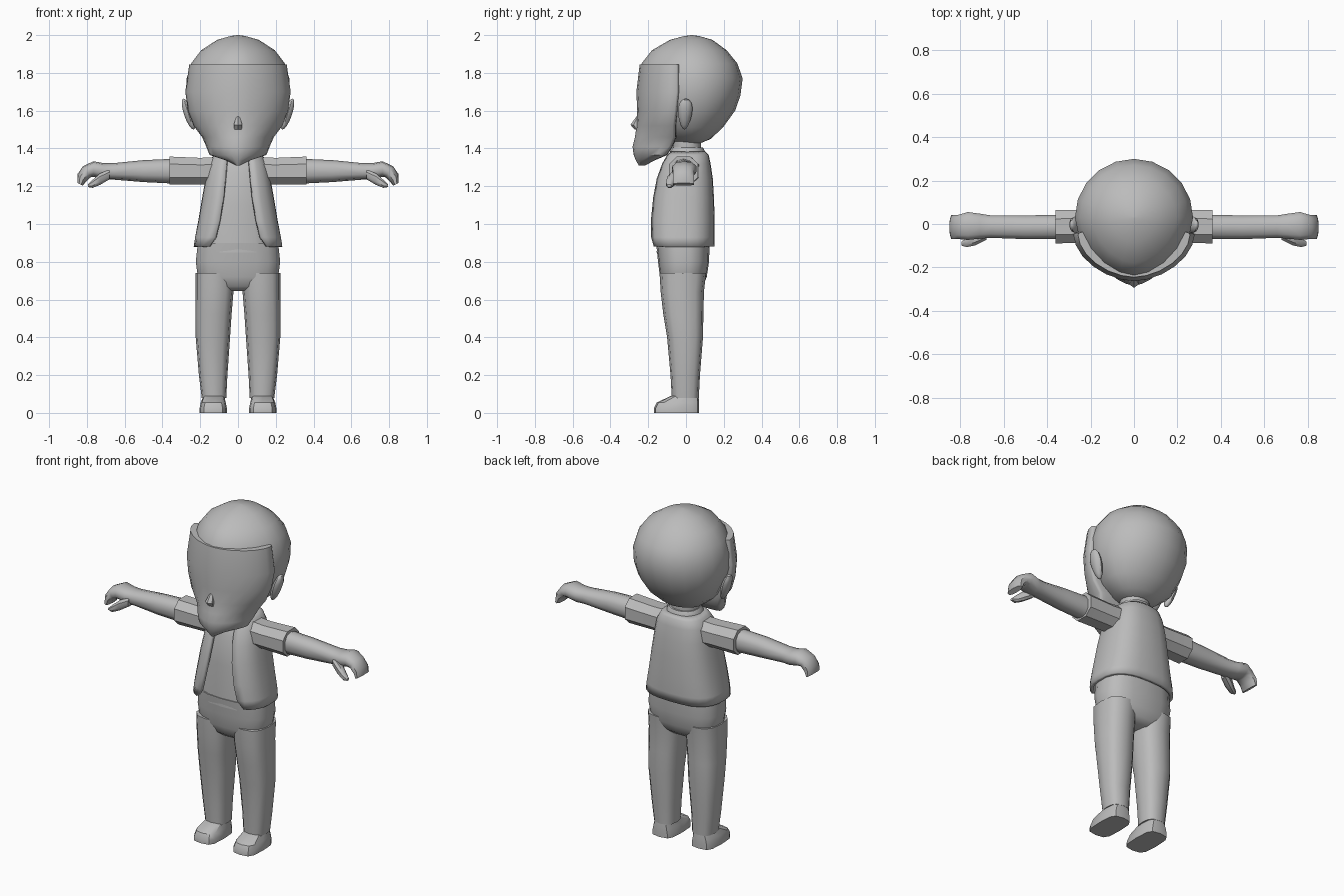
import bpy, bmesh, math
from mathutils import Vector

if "Cube" in bpy.data.objects:
    bpy.data.objects.remove(bpy.data.objects["Cube"])

grey = bpy.data.materials.new("plain grey")
grey.diffuse_color = (0.5, 0.5, 0.5, 1)
grey.use_nodes = True
grey.node_tree.nodes["Principled BSDF"].inputs["Base Color"].default_value = grey.diffuse_color


def power(v, p):
    return math.copysign(abs(v) ** p, v)


def ring_z(z, cx, hw, yf, yb, n=16, p=0.9, pf=None, start=0.0, mid=None):
    """Level ring; start > 0 leaves an opening at the front."""
    mid = (yf + yb) / 2 if mid is None else mid
    count = n if start == 0 else n + 1
    pts = []
    for i in range(count):
        a = start + (2 * math.pi - 2 * start) * i / n
        c, s = math.cos(a), math.sin(a)
        e = pf if (pf and c > 0) else p
        y = mid + (yf - mid if c > 0 else mid - yb) * power(c, e)
        pts.append(Vector((cx + hw * power(s, e), y, z)))
    return pts


def ring_x(x, z0, z1, y0, y1, n=10, p=0.85):
    """Upright ring across an arm."""
    pts = []
    for i in range(n):
        a = 2 * math.pi * (i + 0.5) / n
        pts.append(Vector((x, (y0 + y1) / 2 + (y1 - y0) / 2 * power(math.cos(a), p),
                           (z0 + z1) / 2 + (z1 - z0) / 2 * power(math.sin(a), p))))
    return pts


def finish(bm, name, angle):
    bmesh.ops.recalc_face_normals(bm, faces=bm.faces)
    me = bpy.data.meshes.new(name)
    bm.to_mesh(me)
    bm.free()
    me.materials.append(grey)
    ob = bpy.data.objects.new(name, me)
    bpy.context.collection.objects.link(ob)
    bpy.ops.object.select_all(action='DESELECT')
    ob.select_set(True)
    bpy.context.view_layer.objects.active = ob
    bpy.ops.object.shade_smooth_by_angle(angle=math.radians(angle))
    return ob


def loft(name, rings, side=1, closed=True, angle=40):
    bm = bmesh.new()
    rows = [[bm.verts.new((v.x * side, v.y, v.z)) for v in r] for r in rings]
    n = len(rows[0])
    for a, b in zip(rows, rows[1:]):
        for i in range(n if closed else n - 1):
            j = (i + 1) % n
            bm.faces.new((a[i], a[j], b[j], b[i]))
    if closed:
        bm.faces.new(rows[0])
        bm.faces.new(rows[-1])
    return finish(bm, name, angle)


# Head: rounded skull, narrowing toward the face
skull = [(1.425, .06, -.05, .07), (1.45, .13, -.12, .13), (1.51, .205, -.19, .195),
         (1.6, .25, -.235, .26), (1.68, .272, -.25, .288), (1.77, .272, -.25, .3),
         (1.85, .248, -.235, .272), (1.92, .195, -.18, .215), (1.975, .11, -.085, .14),
         (1.995, .04, -.01, .07), (2.0, .006, .025, .035)]
loft("head", [ring_z(z, 0, w, f, b, 20, 1, 1.15, mid=.03) for z, w, f, b in skull], angle=60)

# Face and beard, a slightly raised mask in front of the skull
face = [(1.31, .012, -.25, -.215), (1.335, .06, -.265, -.17), (1.365, .15, -.277, -.1),
        (1.41, .168, -.283, -.07), (1.46, .19, -.27, -.05), (1.52, .235, -.262, -.05),
        (1.6, .265, -.258, -.04), (1.7, .279, -.263, -.03), (1.845, .258, -.245, -.03)]
loft("face_and_beard", [ring_z(z, 0, w, f, b, 24, .6, 1.12, mid=b - .02)
                        for z, w, f, b in face], angle=50)

# Nose
loft("nose", [ring_z(1.5, 0, .022, -.272, -.23, 6, 1), ring_z(1.525, 0, .026, -.294, -.23, 6, 1),
              ring_z(1.57, 0, .01, -.262, -.23, 6, 1)])

# Neck and collar
loft("neck", [ring_z(1.3, 0, .08, -.07, .08), ring_z(1.46, 0, .08, -.07, .08)])
loft("collar", [ring_z(1.35, 0, .105, -.09, .105), ring_z(1.385, 0, .1, -.085, .1),
                ring_z(1.405, 0, .085, -.075, .09)])

# Shirt beneath the open vest
shirt = [(.85, .2, -.155, .115), (1.1, .165, -.15, .12), (1.27, .145, -.13, .12),
         (1.34, .13, -.1, .11), (1.375, .09, -.08, .09)]
loft("shirt", [ring_z(z, 0, w, f, b, 16, .75) for z, w, f, b in shirt])

# Vest: shell with a front opening that widens at the hem
vest = [(.88, .235, -.195, .15, .62), (.93, .228, -.198, .152, .45), (1.02, .21, -.195, .152, .38),
        (1.14, .19, -.18, .148, .32), (1.24, .172, -.16, .142, .3), (1.32, .155, -.13, .13, .3),
        (1.365, .13, -.105, .12, .35), (1.385, .095, -.085, .1, .4)]
ob = loft("vest", [ring_z(z, 0, w, f, b, 22, .75, start=g) for z, w, f, b, g in vest], closed=False)
shell = ob.modifiers.new("thickness", 'SOLIDIFY')
shell.thickness = .02
shell.offset = -1

# Trouser seat
seat = [(.645, .13, -.09, .06), (.67, .19, -.12, .09), (.72, .215, -.138, .11),
        (.8, .226, -.148, .122), (.9, .215, -.158, .125)]
loft("trouser_seat", [ring_z(z, 0, w, f, b, 18, .75) for z, w, f, b in seat], angle=50)

for side, tag in ((1, "left"), (-1, "right")):
    # Trouser leg: height, inner x, outer x, front, back
    leg = [(.08, .062, .192, -.075, .068), (.2, .056, .207, -.082, .074),
           (.4, .042, .224, -.1, .09), (.52, .034, .225, -.12, .092),
           (.64, .024, .224, -.134, .095), (.74, .02, .224, -.14, .106)]
    loft("trouser_leg_" + tag, [ring_z(z, (i + o) / 2, (o - i) / 2, f, b, 12, .75)
                                for z, i, o, f, b in leg], side)

    # Shoe: low toe rising to the ankle
    shoe = [ring_z(0, .131, .072, -.17, .07, 12, .55), ring_z(.025, .131, .072, -.17, .07, 12, .55),
            ring_z(.055, .131, .066, -.155, .07, 12, .6), ring_z(.09, .128, .055, -.08, .066, 12, .7)]
    loft("shoe_" + tag, shoe, side, angle=30)

    # Short sleeve
    loft("sleeve_" + tag, [ring_x(.1, 1.2, 1.36, -.085, .075, 8), ring_x(.2, 1.205, 1.355, -.09, .07, 8),
                           ring_x(.362, 1.203, 1.362, -.095, .07, 8)], side)

    # Bare arm, palm and curled fingers
    arm = [(.3, 1.212, 1.347, -.072, .045), (.5, 1.222, 1.338, -.072, .042),
           (.66, 1.235, 1.322, -.066, .042), (.71, 1.235, 1.322, -.07, .05),
           (.765, 1.25, 1.332, -.076, .058)]
    rings = [ring_x(*a) for a in arm]
    for x, z, depth, tilt in ((.8, 1.277, .036, 35), (.828, 1.243, .03, 50), (.836, 1.21, .016, 65)):
        t = math.radians(tilt)
        ring = ring_x(0, -depth, depth, -.072, .045)
        rings.append([Vector((x + v.z * math.sin(t), v.y, z + v.z * math.cos(t))) for v in ring])
    loft("arm_and_hand_" + tag, rings, side, angle=50)

    # Thumb, hanging forward of the palm
    loft("thumb_" + tag, [ring_x(.68, 1.235, 1.29, -.075, -.02, 8), ring_x(.73, 1.205, 1.27, -.1, -.04, 8),
                          ring_x(.77, 1.19, 1.235, -.108, -.065, 8), ring_x(.795, 1.195, 1.21, -.1, -.08, 8)], side)

    # Ear: flat oval leaning outward at the top
    bm = bmesh.new()
    bmesh.ops.create_uvsphere(bm, u_segments=10, v_segments=8, radius=1)
    for v in bm.verts:
        x, y, z = v.co
        v.co = (side * (.262 + .026 * x + .026 * z), -.005 + (.037 + .011 * z) * y + .004 * z,
                1.582 + .082 * z)
    finish(bm, "ear_" + tag, 40)
